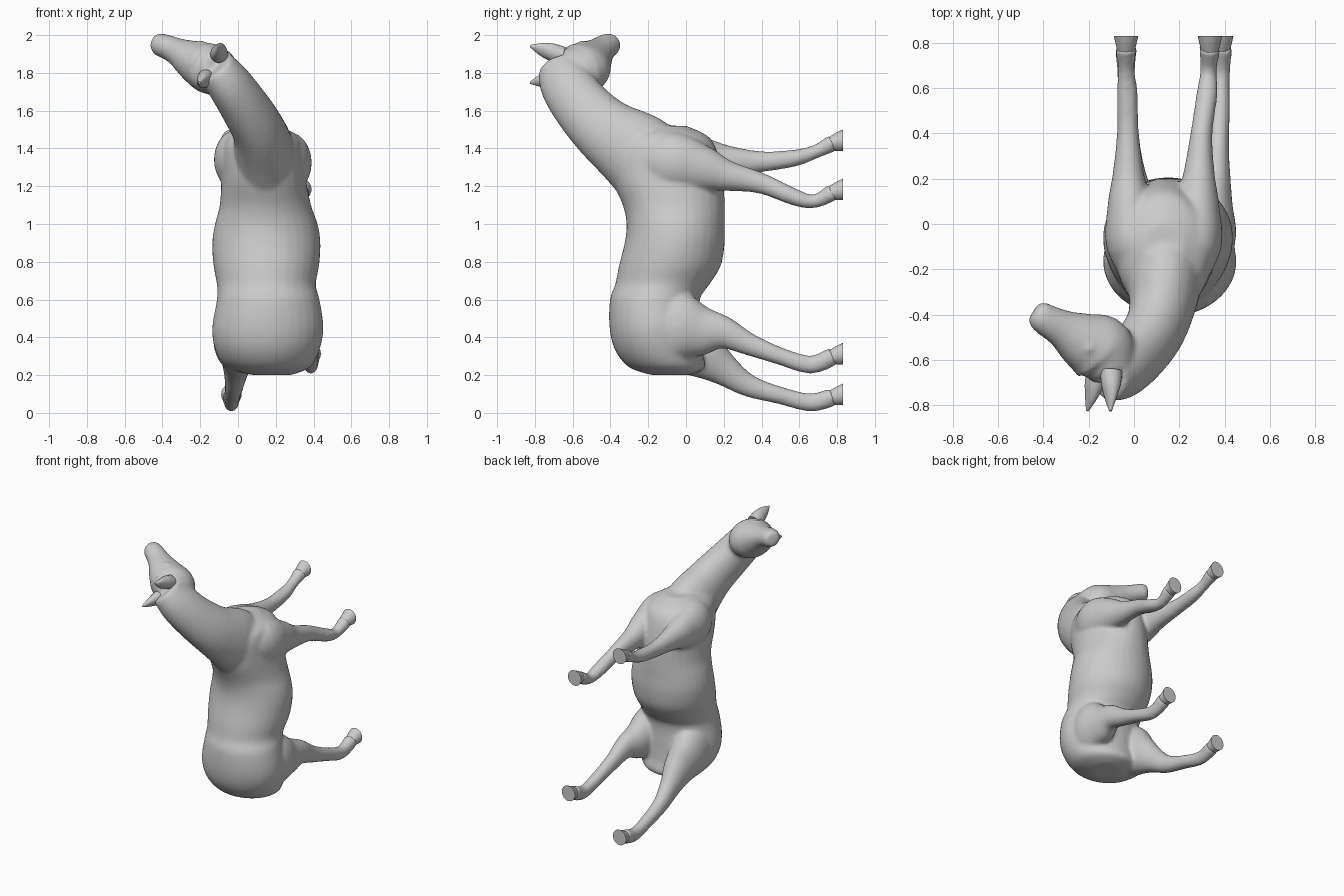
import bpy
import bmesh
import math
from mathutils import Matrix, Vector

old = bpy.data.objects.get("Cube")
if old:
    bpy.data.objects.remove(old, do_unlink=True)

# One plain grey for everything
grey = bpy.data.materials.new("plain_grey")
grey.use_nodes = True
colour = (0.6, 0.6, 0.6, 1.0)
grey.diffuse_color = colour
grey.node_tree.nodes["Principled BSDF"].inputs["Base Color"].default_value = colour

X_AXIS = Vector((1, 0, 0))
Z_AXIS = Vector((0, 0, 1))


def smooth_rings(rings, steps):
    """Catmull-Rom interpolation of ring rows (x, y, z, width, depth)."""
    result = []
    last = len(rings) - 1
    for i in range(last):
        a, b = rings[max(i - 1, 0)], rings[i]
        c, d = rings[i + 1], rings[min(i + 2, last)]
        for s in range(steps):
            t = s / steps
            result.append([
                0.5 * (2 * q + (r - p) * t + (2 * p - 5 * q + 4 * r - w) * t ** 2
                       + (3 * q - p - 3 * r + w) * t ** 3)
                for p, q, r, w in zip(a, b, c, d)])
    result.append(list(rings[last]))
    return result


def loft(bm, rings, side=X_AXIS, axis=None, steps=4, sides=24):
    """Skin elliptical rings; side sets the width direction, axis fixes the ring normal."""
    rows = smooth_rings(rings, steps)
    centres = [Vector(row[:3]) for row in rows]
    loops = []
    for i, row in enumerate(rows):
        tangent = axis or centres[min(i + 1, len(rows) - 1)] - centres[max(i - 1, 0)]
        tangent = tangent.normalized()
        u = (side - tangent * side.dot(tangent)).normalized()
        v = tangent.cross(u)
        loop = []
        for k in range(sides):
            angle = math.tau * k / sides
            offset = u * row[3] * math.cos(angle) + v * row[4] * math.sin(angle)
            loop.append(bm.verts.new(centres[i] + offset))
        loops.append(loop)
    for low, high in zip(loops, loops[1:]):
        for k in range(sides):
            n = (k + 1) % sides
            bm.faces.new((low[k], low[n], high[n], high[k]))
    bm.faces.new(loops[0][::-1])
    bm.faces.new(loops[-1])


def finish(bm, name):
    bmesh.ops.recalc_face_normals(bm, faces=bm.faces)
    mesh = bpy.data.meshes.new(name)
    bm.to_mesh(mesh)
    bm.free()
    mesh.materials.append(grey)
    obj = bpy.data.objects.new(name, mesh)
    bpy.context.collection.objects.link(obj)
    bpy.ops.object.select_all(action="DESELECT")
    obj.select_set(True)
    bpy.context.view_layer.objects.active = obj
    bpy.ops.object.shade_smooth_by_angle(angle=math.radians(40))
    return obj


# Trunk, from the rump up to the chest
TRUNK = [
    (.18, -.08, .20, .10, .10), (.16, -.10, .24, .22, .20),
    (.155, -.145, .33, .275, .23), (.158, -.165, .45, .295, .24),
    (.16, -.165, .60, .272, .238), (.15, -.125, .68, .262, .25),
    (.15, -.085, .78, .28, .27), (.15, -.06, .9, .287, .265),
    (.15, -.055, 1.0, .272, .26), (.145, -.065, 1.1, .242, .27),
    (.135, -.10, 1.25, .222, .297), (.13, -.12, 1.4, .21, .28),
    (.13, -.11, 1.47, .18, .22), (.13, -.10, 1.52, .09, .10),
]

# Neck, curving towards the turned head
NECK = [
    (.14, -.06, 1.15, .15, .20), (.14, -.22, 1.345, .165, .225),
    (.11, -.42, 1.49, .138, .178), (.035, -.55, 1.62, .128, .155),
    (-.05, -.635, 1.745, .118, .142), (-.12, -.67, 1.83, .105, .115),
]

# Head, from the poll to the muzzle
HEAD_SIDE = Vector((.46, 0, .88)).normalized()
HEAD = [
    (-.09, -.67, 1.83, .09, .09), (-.14, -.565, 1.82, .135, .158),
    (-.235, -.51, 1.865, .11, .125), (-.32, -.46, 1.912, .074, .085),
    (-.385, -.425, 1.94, .064, .072), (-.42, -.40, 1.95, .06, .064),
    (-.442, -.385, 1.954, .042, .045),
]

# Leg thickness is shared by each pair; the paths start deep in the trunk
FORE_SIZE = [(.05, .07), (.12, .16), (.098, .125), (.07, .082), (.049, .056),
             (.047, .045), (.037, .037), (.05, .047)]
HIND_SIZE = [(.06, .10), (.12, .19), (.098, .137), (.068, .088), (.05, .061),
             (.044, .047), (.039, .049), (.05, .049)]
LEGS = {
    "front_right": (FORE_SIZE, [
        (.05, -.3, 1.33), (0, -.1, 1.34), (-.02, .08, 1.34), (-.025, .22, 1.335),
        (-.027, .4, 1.33), (-.03, .58, 1.35), (-.035, .69, 1.385), (-.035, .78, 1.43)]),
    "front_left": (FORE_SIZE, [
        (.23, -.3, 1.32), (.265, -.1, 1.33), (.28, .08, 1.295), (.287, .22, 1.255),
        (.298, .4, 1.215), (.323, .58, 1.14), (.328, .68, 1.12), (.335, .78, 1.17)]),
    "hind_right": (HIND_SIZE, [
        (.05, -.3, .44), (-.01, -.08, .41), (0, .08, .315), (-.01, .2, .23),
        (-.02, .33, .145), (-.03, .5, .092), (-.035, .66, .055), (-.035, .78, .085)]),
    "hind_left": (HIND_SIZE, [
        (.26, -.3, .46), (.325, -.08, .46), (.34, .08, .435), (.36, .2, .425),
        (.37, .33, .365), (.38, .5, .3), (.385, .66, .255), (.385, .78, .3)]),
}

# All the flesh is fused into one smooth skin, with the eyes as soft bumps
body = bmesh.new()
loft(body, TRUNK, axis=Z_AXIS, sides=32)
loft(body, NECK)
loft(body, HEAD, side=HEAD_SIDE)
for sizes, path in LEGS.values():
    loft(body, [p + s for p, s in zip(path, sizes)])
for sign in (1, -1):
    spot = Vector((-.235, -.55, 1.875)) + HEAD_SIDE * sign * .085
    bmesh.ops.create_uvsphere(body, u_segments=16, v_segments=10, radius=.024,
                              matrix=Matrix.Translation(spot))
skin = finish(body, "body")
remesh = skin.modifiers.new("fuse", "REMESH")
remesh.mode = "VOXEL"
remesh.voxel_size = 0.011
remesh.use_smooth_shade = True
soften = skin.modifiers.new("soften", "SMOOTH")
soften.factor = 0.5
soften.iterations = 14

# Hooves, flaring to a flat sole
for name, (sizes, path) in LEGS.items():
    x, y, z = path[-1]
    hoof = bmesh.new()
    loft(hoof, [(x, y - .03, z - .008, .036, .034), (x, y + .015, z + .005, .046, .048),
                (x, .83, z + .013, .054, .057)], axis=Vector((0, 1, 0)), steps=3)
    finish(hoof, name + "_hoof")

# Ears, mirrored across the head
for label, sign in (("left", 1), ("right", -1)):
    base = Vector((-.13, -.65, 1.835)) + HEAD_SIDE * sign * .065
    tip = Vector((-.155, -.825, 1.845)) + HEAD_SIDE * sign * .11
    ear = bmesh.new()
    sizes = [(.045, .05), (.048, .042), (.036, .024), (.006, .006)]
    rings = [tuple(base.lerp(tip, i / 3)) + s for i, s in enumerate(sizes)]
    loft(ear, rings, side=HEAD_SIDE, sides=16)
    finish(ear, label + "_ear")
